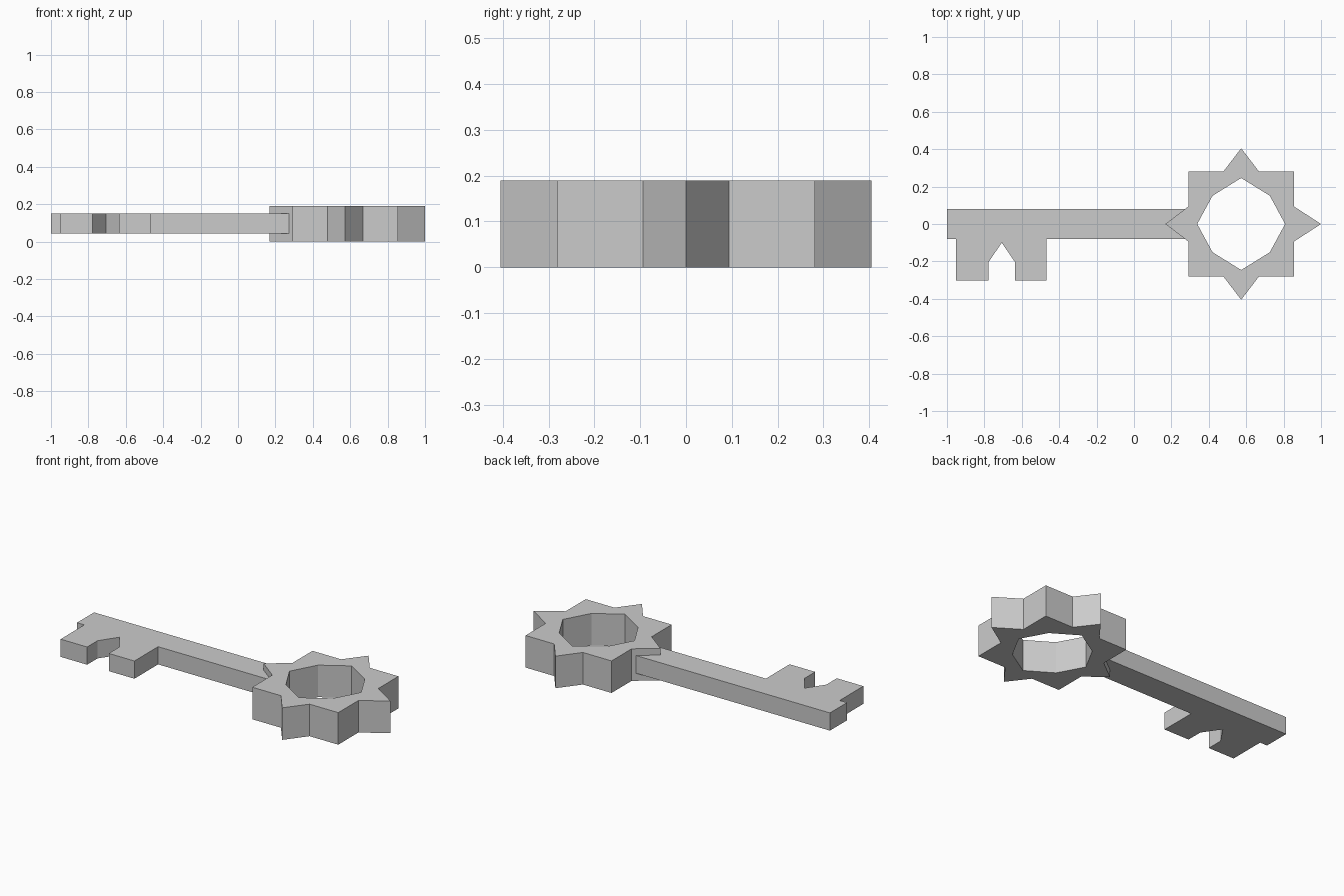
import bpy, bmesh

if "Cube" in bpy.data.objects:
    bpy.data.objects.remove(bpy.data.objects["Cube"])

CX = 0.573                    # centre of the key's head
HEAD_Z = (0.0, 0.19)
BLADE_Z = (0.045, 0.15)


def finish(name, bm):
    bmesh.ops.recalc_face_normals(bm, faces=bm.faces)
    mesh = bpy.data.meshes.new(name)
    bm.to_mesh(mesh)
    bm.free()
    obj = bpy.data.objects.new(name, mesh)
    bpy.context.collection.objects.link(obj)
    return obj


def loop(bm, pts, z):
    return [bm.verts.new((x, y, z)) for x, y in pts]


def band(bm, a, b):
    n = len(a)
    for i in range(n):
        j = (i + 1) % n
        bm.faces.new((a[i], a[j], b[j], b[i]))


def prism(name, pts, z):
    bm = bmesh.new()
    low, high = loop(bm, pts, z[0]), loop(bm, pts, z[1])
    band(bm, low, high)
    bm.faces.new(low)
    bm.faces.new(high)
    return finish(name, bm)


def ring(name, outer, inner, z):
    bm = bmesh.new()
    loops = [loop(bm, outer, z[0]), loop(bm, outer, z[1]),
             loop(bm, inner, z[1]), loop(bm, inner, z[0])]
    for i in range(4):
        band(bm, loops[i], loops[(i + 1) % 4])
    return finish(name, bm)


def quarter_turns(pts):
    """Repeat a quarter outline four times around the origin."""
    out = []
    for _ in range(4):
        out += pts
        pts = [(-y, x) for x, y in pts]
    return out


# Head: eight-pointed star with slightly longer right tip
star = quarter_turns([(0.405, 0), (0.282, 0.094), (0.282, 0.282), (0.094, 0.282)])
star[0] = (1.0 - CX, 0)
star = [(x + CX, y) for x, y in star]

# Eight-sided hole, with edge midpoints so it bridges to the star
corners = [(0.235, 0), (0.153, 0.151), (0, 0.246), (-0.153, 0.151),
           (-0.235, 0), (-0.153, -0.151), (0, -0.246), (0.153, -0.151)]
hole = []
for i, (x, y) in enumerate(corners):
    nx, ny = corners[(i + 1) % 8]
    hole += [(x + CX, y), ((x + nx) / 2 + CX, (y + ny) / 2)]
ring("key_head", star, hole, HEAD_Z)

# Shaft and notched bit as one flat profile
blade = [(-1, 0.08), (-1, -0.08), (-0.952, -0.08), (-0.952, -0.302),
         (-0.778, -0.302), (-0.778, -0.204), (-0.707, -0.10), (-0.636, -0.204),
         (-0.636, -0.302), (-0.468, -0.302), (-0.468, -0.08),
         (0.29, -0.08), (0.29, 0.08)]
prism("key_shaft_and_bit", blade, BLADE_Z)
